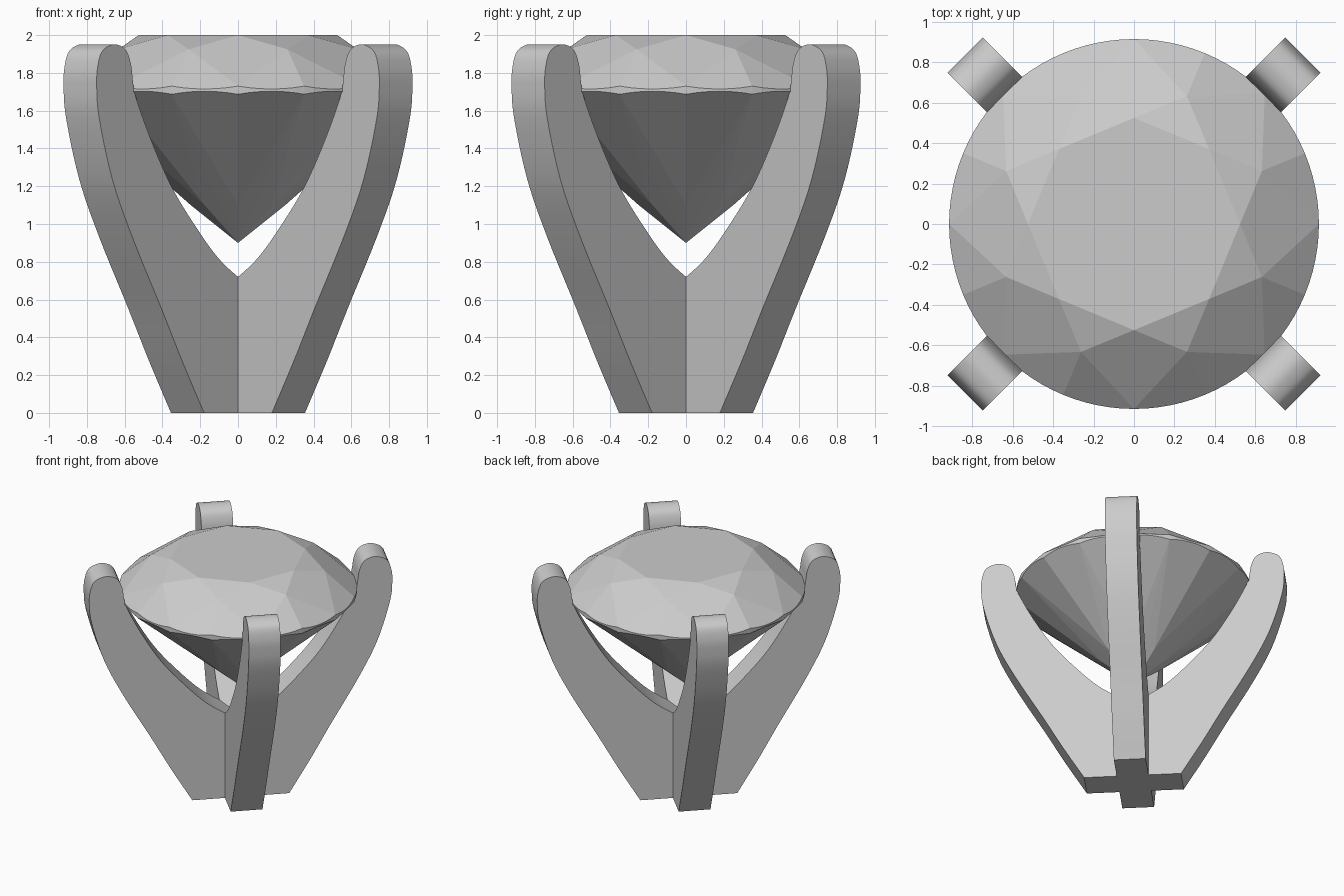
import bpy, bmesh
from math import sin, cos, pi, radians
from mathutils import Vector
from mathutils.geometry import normal

if "Cube" in bpy.data.objects:
    bpy.data.objects.remove(bpy.data.objects["Cube"])


def finish(bm, name):
    bmesh.ops.recalc_face_normals(bm, faces=bm.faces)
    me = bpy.data.meshes.new(name)
    bm.to_mesh(me)
    bm.free()
    ob = bpy.data.objects.new(name, me)
    bpy.context.collection.objects.link(ob)
    return ob


def smooth_path(pts, n=5):
    """Catmull-Rom curve through 2D points."""
    p = [Vector(q) for q in pts]
    p = [2 * p[0] - p[1]] + p + [2 * p[-1] - p[-2]]
    out = []
    for a, b, c, d in zip(p, p[1:], p[2:], p[3:]):
        for i in range(n):
            t = i / n
            out.append(0.5 * (2 * b + (c - a) * t + (2 * a - 5 * b + 4 * c - d) * t * t
                              + (3 * b - a - 3 * c + d) * t ** 3))
    return out + [p[-2]]


# Prong outline (radius, height): up the inner edge, over the tip, down the outside
OUTLINE = [(0, .65), (.124, .72), (.272, .82), (.435, .98), (.619, 1.195), (.775, 1.445),
           (.888, 1.67), (.91, 1.75), (.924, 1.84), (.958, 1.915), (1.02, 1.948),
           (1.08, 1.946), (1.145, 1.91), (1.175, 1.83), (1.182, 1.73), (1.163, 1.56),
           (1.064, 1.235), (.915, .93), (.699, .555), (.545, .28), (.378, 0)]
HALF_W = .124


# Pair of opposite prongs in one bar, extruded across its width
def prong_bar(name, angle):
    half = smooth_path(OUTLINE)
    loop = half + [Vector((-p.x, p.y)) for p in reversed(half[1:])]
    c, s = cos(angle), sin(angle)
    bm = bmesh.new()
    face = bm.faces.new([bm.verts.new((p.x * c + HALF_W * s, p.x * s - HALF_W * c, p.y))
                         for p in loop])
    ext = bmesh.ops.extrude_face_region(bm, geom=[face])
    bmesh.ops.translate(bm, vec=(-2 * HALF_W * s, 2 * HALF_W * c, 0),
                        verts=[v for v in ext["geom"] if isinstance(v, bmesh.types.BMVert)])
    return finish(bm, name)


setting = prong_bar("prong_setting", radians(45))
other = prong_bar("second_prong_pair", radians(135))
mod = setting.modifiers.new("union", "BOOLEAN")
mod.operation, mod.solver, mod.object = "UNION", "EXACT", other
bpy.context.view_layer.objects.active = setting
setting.select_set(True)
bpy.ops.object.modifier_apply(modifier=mod.name)
bpy.data.objects.remove(other)
bpy.ops.object.shade_smooth_by_angle(angle=radians(30))


# Brilliant-cut gem: hull of the table, facet corners, scalloped girdle and culet
def polar(r, step, z):
    a = step * pi / 8
    return Vector((r * cos(a), r * sin(a), z))


R, TOP, LOW = .915, 1.73, 1.687
points = [Vector((0, 0, .9))]
for k in range(0, 16, 2):
    points += [polar(.525, k, 2), polar(.685, k + 1, 1.925), polar(.25, k, 1.1)]
for k in range(16):
    odd = k + 1 if k % 2 == 0 else k        # upper facet corner
    even = k if k % 2 == 0 else k + 1       # lower facet corner
    for z, corner in ((TOP, polar(.685, odd, 1.925)), (LOW, polar(.25, even, 1.1))):
        a, b = polar(R, k, z), polar(R, k + 1, z)
        n = normal((a, b, corner))
        for i in range(6):
            p = polar(R, k + i / 6, 0)
            p.z = a.z - (n.x * (p.x - a.x) + n.y * (p.y - a.y)) / n.z
            points.append(p)
bm = bmesh.new()
for p in points:
    bm.verts.new(p)
bmesh.ops.convex_hull(bm, input=bm.verts)
bmesh.ops.dissolve_limit(bm, angle_limit=radians(.5), verts=bm.verts, edges=bm.edges)
finish(bm, "gemstone")
